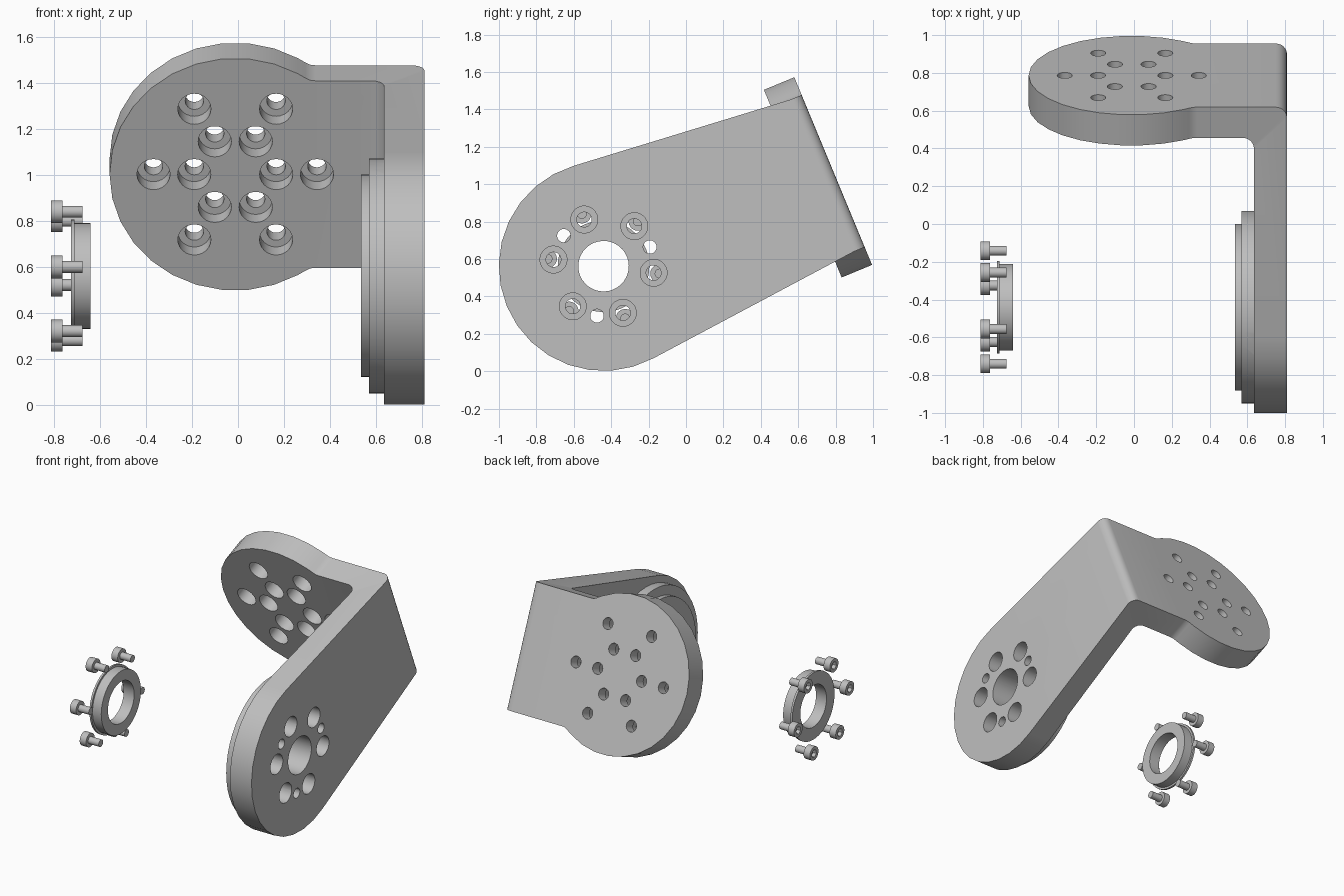
import bpy, bmesh
from math import sin, cos, pi, radians
from mathutils import Matrix

cube = bpy.data.objects.get("Cube")
if cube:
    bpy.data.objects.remove(cube)

metal = bpy.data.materials.new("grey_metal")
metal.use_nodes = True
GREY = (0.52, 0.52, 0.52, 1)
metal.diffuse_color = GREY
metal.node_tree.nodes["Principled BSDF"].inputs["Base Color"].default_value = GREY

# Everything is drawn upright, then tilted about x into its final pose
POSE = Matrix.Translation((0, 0.787, 1.07)) @ Matrix.Rotation(radians(22.5), 4, 'X')
HUB_Y, HUB_R = -1.329, 0.56
DISC_X, DISC_R = -0.012, 0.546
THICK, HALF = 0.176, 0.44


def finish(bm, name):
    bmesh.ops.remove_doubles(bm, verts=bm.verts, dist=1e-5)
    bmesh.ops.recalc_face_normals(bm, faces=bm.faces)
    bm.transform(POSE)
    mesh = bpy.data.meshes.new(name)
    bm.to_mesh(mesh)
    bm.free()
    mesh.materials.append(metal)
    ob = bpy.data.objects.new(name, mesh)
    bpy.context.collection.objects.link(ob)
    return ob


def select(ob):
    bpy.ops.object.select_all(action='DESELECT')
    ob.select_set(True)
    bpy.context.view_layer.objects.active = ob


def smooth(ob):
    select(ob)
    bpy.ops.object.shade_smooth_by_angle(angle=radians(30))


def boolean(ob, tool, operation):
    mod = ob.modifiers.new(operation.lower(), 'BOOLEAN')
    mod.object, mod.operation, mod.solver = tool, operation, 'EXACT'
    select(ob)
    bpy.ops.object.modifier_apply(modifier=mod.name)
    bpy.data.objects.remove(tool)


def lathe(bm, profile, place, closed=False, segs=24):
    """Spin (x, radius[, hex]) points around the x axis."""
    rings = []
    for x, r, *hexed in profile:
        ring = []
        for k in range(segs):
            a = 2 * pi * k / segs
            rr = r * cos(pi / 6) / cos(a % (pi / 3) - pi / 6) if hexed else r
            ring.append(bm.verts.new(place @ Matrix.Translation((x, rr * cos(a), rr * sin(a))).translation))
        rings.append(ring)
    pairs = list(zip(rings, rings[1:])) + ([(rings[-1], rings[0])] if closed else [])
    for p, q in pairs:
        for k in range(segs):
            n = (k + 1) % segs
            bm.faces.new((p[k], p[n], q[n], q[k]))


def hub_place(radius=0, degrees=0):
    a = radians(degrees)
    return Matrix.Translation((0, HUB_Y + radius * cos(a), radius * sin(a)))


# Bent bracket: cross stations (outer xy, inner xy, half width) along the strip
stations = []
for deg in list(range(180, 59, -12)) + [56]:
    a = radians(deg)
    x = DISC_X + DISC_R * cos(a)
    stations.append(((x, 0), (x, -THICK), DISC_R * sin(a)))
for x, h in ((0.315, 0.442), (0.335, HALF)):
    stations.append(((x, 0), (x, -THICK), h))
BEND = 0.06
for k in range(7):
    a = k * pi / 12
    dx, dy = BEND * sin(a), BEND * cos(a) - BEND
    stations.append(((0.75 + dx, dy), (0.575 + dx, dy - THICK), HALF))
for k in range(9):
    a = radians(84 + 12 * k)
    y = HUB_Y + HUB_R * cos(a)
    stations.append(((0.81, y), (0.635, y), HUB_R * sin(a)))

bm = bmesh.new()
rows = [[bm.verts.new((*p, z)) for p, z in ((o, h), (o, -h), (i, -h), (i, h))]
        for o, i, h in stations]
for p, q in zip(rows, rows[1:]):
    for k in range(4):
        n = (k + 1) % 4
        bm.faces.new((p[k], p[n], q[n], q[k]))
bracket = finish(bm, "bent_bracket")

# Stepped round boss on the inner face of the side plate
bm = bmesh.new()
lathe(bm, [(0.535, 0), (0.535, 0.44), (0.57, 0.44), (0.57, 0.51), (0.68, 0.51), (0.68, 0)],
      hub_place(), segs=48)
boolean(bracket, finish(bm, "stepped_boss"), 'UNION')


# Drilled holes: centre bore, counterbored rings and pin holes
def drill(bm, start, end, radius, place, step=None, wide=0.072, segs=24):
    pts = [(start, 0), (start, radius), (end, radius), (end, 0)]
    if step is not None:
        pts[2:3] = [(step, radius), (step, wide), (end, wide)]
    lathe(bm, pts, place, segs=segs)


bm = bmesh.new()
drill(bm, 0.4, 0.9, 0.135, hub_place(), segs=36)
for k in range(6):
    drill(bm, 0.4, 0.9, 0.04, hub_place(0.27, 30 + 60 * k), step=0.69)
for k in range(3):
    drill(bm, 0.4, 0.9, 0.036, hub_place(0.268, 120 * k))
for radius in (0.178, 0.355):
    for k in range(6):
        a = k * pi / 3
        place = (Matrix.Translation((DISC_X + radius * cos(a), 0, radius * sin(a)))
                 @ Matrix.Rotation(-pi / 2, 4, 'Z'))
        drill(bm, -0.1, 0.3, 0.04, place, step=0.085)
boolean(bracket, finish(bm, "hole_cutters"), 'DIFFERENCE')
smooth(bracket)

# Flanged bearing ring
bm = bmesh.new()
lathe(bm, [(-0.726, 0.152), (-0.726, 0.245), (-0.711, 0.245), (-0.711, 0.23),
           (-0.641, 0.23), (-0.641, 0.152)], hub_place(), closed=True, segs=48)
smooth(finish(bm, "flanged_bearing"))

# Six socket head screws around the bearing
for k in range(6):
    bm = bmesh.new()
    lathe(bm, [(-0.785, 0), (-0.785, 0.028, 1), (-0.813, 0.028, 1), (-0.813, 0.05),
               (-0.762, 0.05), (-0.762, 0.026), (-0.676, 0.026), (-0.676, 0)],
          hub_place(0.302, 30 + 60 * k))
    smooth(finish(bm, f"socket_screw_{k + 1}"))
